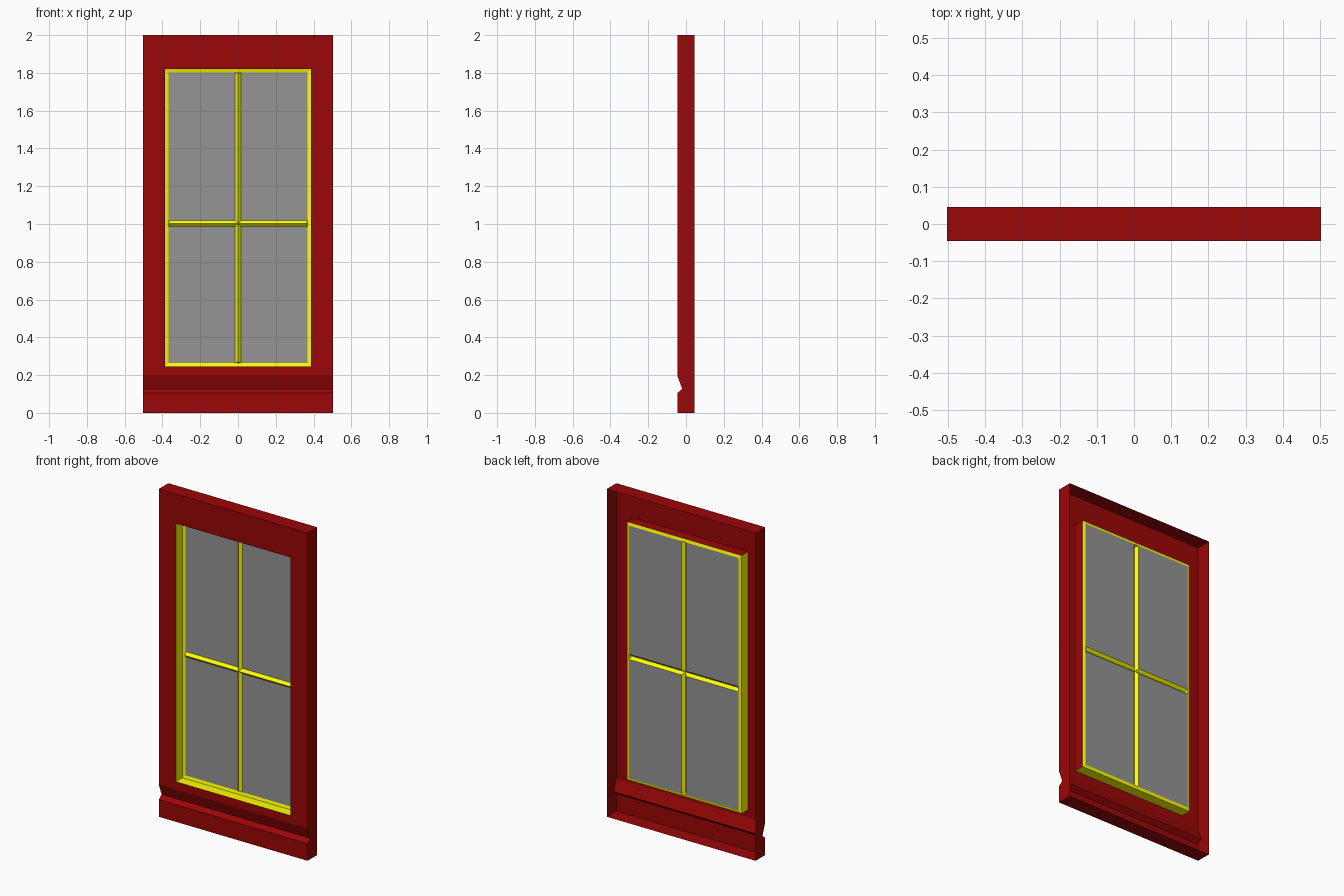
import bpy

if "Cube" in bpy.data.objects:
    bpy.data.objects.remove(bpy.data.objects["Cube"])

W, F, B = 0.502, -0.046, 0.046        # half width, front and back planes
OX, Z0, Z1 = 0.387, 0.245, 1.82       # window opening
RING, GLASS, RIDGE = 0.016, 0.021, 0.005   # depths of ring edge, glass, bar ridge
RW, BW, HIP = 0.018, 0.016, 0.008     # ring width, bar half width, hip length
MID = 1.002                           # height of the cross bar


def material(name, rgb):
    m = bpy.data.materials.new(name)
    m.diffuse_color = (*rgb, 1)
    m.use_nodes = True
    m.node_tree.nodes["Principled BSDF"].inputs["Base Color"].default_value = m.diffuse_color
    return m


def mesh_object(name, faces, mat):
    """Build an object from faces given as corner lists, sharing equal corners."""
    index, polys = {}, []
    for face in faces:
        polys.append([index.setdefault(tuple(p), len(index)) for p in face])
    me = bpy.data.meshes.new(name)
    me.from_pydata(list(index), [], polys)
    me.materials.append(mat)
    ob = bpy.data.objects.new(name, me)
    bpy.context.collection.objects.link(ob)
    return ob


def rect(x0, x1, z0, z1, y):
    """Corners counter-clockwise as seen from the front."""
    return [(x0, y, z0), (x1, y, z0), (x1, y, z1), (x0, y, z1)]


def band(a, b):
    """Four quads joining two rectangles."""
    return [[a[i], a[(i + 1) % 4], b[(i + 1) % 4], b[i]] for i in range(4)]


red = material("red_paint", (0.33, 0.002, 0.002))
yellow = material("yellow_paint", (1.0, 1.0, 0.0))
grey = material("grey_glass", (0.3, 0.3, 0.3))

# Casing: open-backed shell, side profile with the sill groove swept across x
profile = [(B, 0), (F, 0), (F, 0.105), (-0.02, 0.127), (F, 0.197),
           (F, Z0), (F, Z1), (F, 2), (B, 2)]
columns = [-W, -OX, OX, W]
faces = []
for (ya, za), (yb, zb) in zip(profile, profile[1:]):
    for xa, xb in zip(columns, columns[1:]):
        if (za, zb) == (Z0, Z1) and xa == -OX:
            continue                  # window opening
        faces.append([(xa, ya, za), (xb, ya, za), (xb, yb, zb), (xa, yb, zb)])
faces.append([(W, y, z) for y, z in reversed(profile)])
faces.append([(-W, y, z) for y, z in profile])
mesh_object("casing", faces, red)

# Opening reveals: bottom, right, top, left
outer = rect(-OX, OX, Z0, Z1, RING)
reveals = band(rect(-OX, OX, Z0, Z1, F), outer)
mesh_object("reveal_top_right", reveals[1:3], red)
mesh_object("reveal_bottom_left", [reveals[0], reveals[3]], yellow)

# Shallow sloped ring around the glass
IX, IZ0, IZ1 = OX - RW, Z0 + RW, Z1 - RW
mesh_object("sash_ring", band(outer, rect(-IX, IX, IZ0, IZ1, GLASS)), yellow)

# Ridged cross of glazing bars: mitred in the middle, hipped at the ends
bars, centre = [], (0, RIDGE, MID)
for s, end in ((-1, IZ0), (1, IZ1)):
    top = (0, RIDGE, end - s * HIP)
    l, r = (-BW, GLASS, end), (BW, GLASS, end)
    bars.append([l, top, r][::s])
    for t, foot in ((-1, l), (1, r)):
        bars.append([centre, (t * BW, GLASS, MID + s * BW), foot, top][::s * t])
for s in (-1, 1):
    end = s * IX
    top = (end - s * HIP, RIDGE, MID)
    d, u = (end, GLASS, MID - BW), (end, GLASS, MID + BW)
    bars.append([u, top, d][::s])
    for t, foot in ((-1, d), (1, u)):
        bars.append([centre, top, foot, (s * BW, GLASS, MID + t * BW)][::s * t])
mesh_object("glazing_bars", bars, yellow)

# Four panes between the bars
panes = [rect(xa, xb, za, zb, GLASS)
         for xa, xb in ((-IX, -BW), (BW, IX))
         for za, zb in ((IZ0, MID - BW), (MID + BW, IZ1))]
mesh_object("glass_panes", panes, grey)
